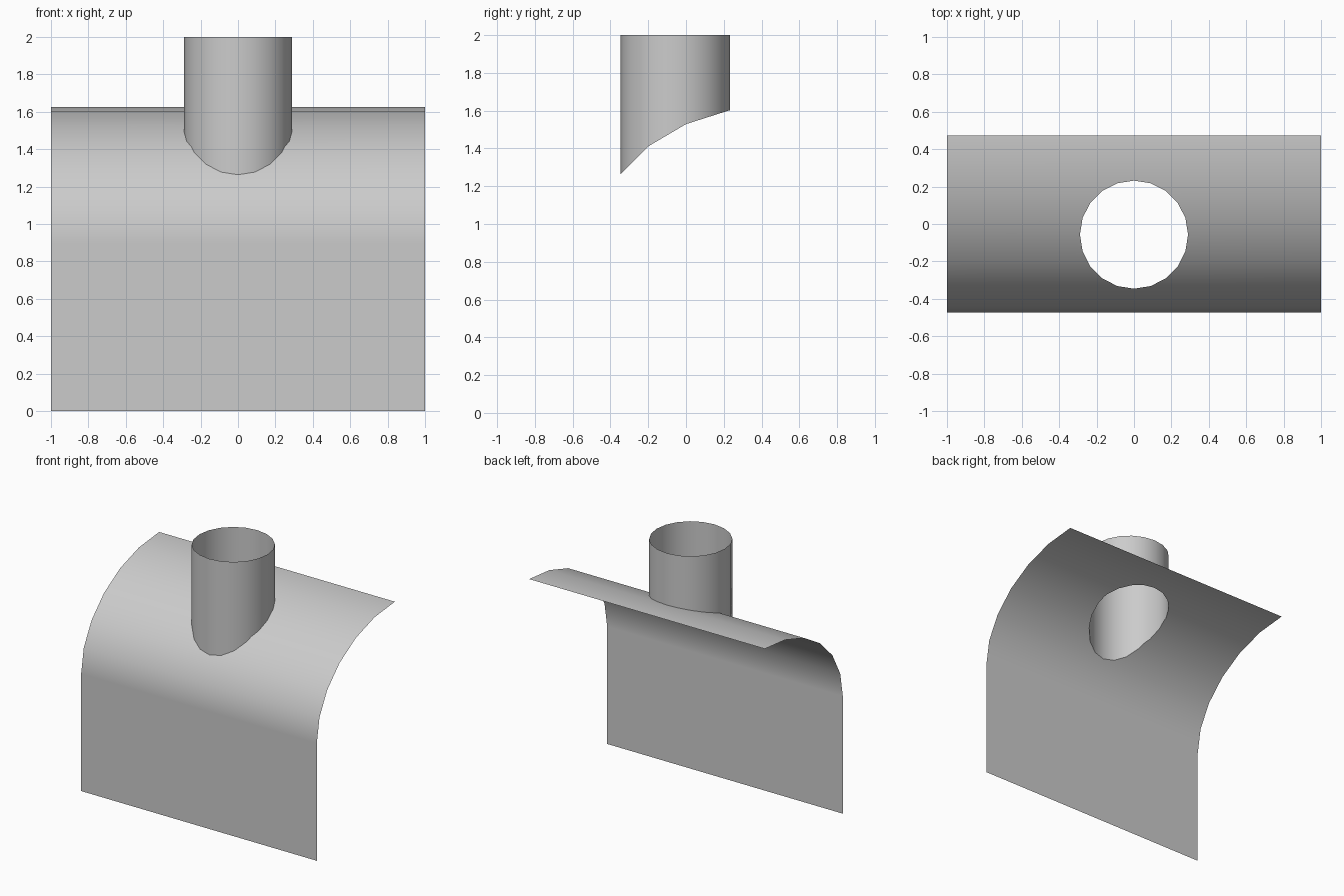
import bpy, bmesh
from math import sin, cos, pi
from mathutils import Vector, Matrix

if "Cube" in bpy.data.objects:
    bpy.data.objects.remove(bpy.data.objects["Cube"])

HALF_DEPTH, WALL_TOP, RISE, ARC_STEPS = 0.473, 0.90, 0.726, 6
PIPE_Y, PIPE_R, SIDES = -0.057, 0.289, 20

grey = bpy.data.materials.new("plain grey")
grey.use_nodes = True
colour = (0.6, 0.6, 0.6, 1)
grey.diffuse_color = colour
grey.node_tree.nodes["Principled BSDF"].inputs["Base Color"].default_value = colour


def carve(bm, planes):
    """Remove the convex region that lies behind every plane."""
    done = []

    def inside():
        return [f for f in bm.faces
                if all((f.calc_center_median() - co).dot(no) < 1e-6 for co, no in done)]

    for co, no in planes:
        faces = inside()
        geom = faces + list({e for f in faces for e in f.edges}) \
            + list({v for f in faces for v in f.verts})
        bmesh.ops.bisect_plane(bm, geom=geom, dist=1e-5, plane_co=co, plane_no=no)
        done.append((co, no))
    bmesh.ops.delete(bm, geom=inside(), context='FACES')


def finish(bm, name, normal_at):
    """Make the object, shaded with the normals of the true curve."""
    mesh = bpy.data.meshes.new(name)
    bm.to_mesh(mesh)
    bm.free()
    mesh.materials.append(grey)
    mesh.shade_smooth()
    mesh.normals_split_custom_set_from_vertices(
        [normal_at(v.co).normalized() for v in mesh.vertices])
    obj = bpy.data.objects.new(name, mesh)
    bpy.context.collection.objects.link(obj)


# Side profile: straight wall, then a quarter ellipse over the top
arc = []
for i in range(ARC_STEPS + 1):
    t = i * pi / 2 / ARC_STEPS
    arc.append(Vector((0, HALF_DEPTH * (1 - 2 * cos(t)), WALL_TOP + RISE * sin(t))))
profile = [Vector((0, -HALF_DEPTH, 0))] + arc

# Curved sheet with a round opening
bm = bmesh.new()
left = [bm.verts.new(p + Vector((-1, 0, 0))) for p in profile]
right = [bm.verts.new(p + Vector((1, 0, 0))) for p in profile]
for i in range(len(profile) - 1):
    bm.faces.new((left[i], right[i], right[i + 1], left[i + 1]))
axis = Vector((0, PIPE_Y, 0))
side_planes = []
for i in range(SIDES):
    a = (i + 0.5) * 2 * pi / SIDES
    out = Vector((cos(a), sin(a), 0))
    side_planes.append((axis + out * PIPE_R * cos(pi / SIDES), out))
carve(bm, side_planes)


def sheet_normal(p):
    if p.z <= WALL_TOP:
        return Vector((0, -1, 0))
    return Vector((0, (p.y - HALF_DEPTH) / (2 * HALF_DEPTH) ** 2, (p.z - WALL_TOP) / RISE ** 2))


finish(bm, "curved_sheet", sheet_normal)

# Open pipe, trimmed to sit on the sheet
bm = bmesh.new()
bmesh.ops.create_cone(bm, cap_ends=False, segments=SIDES, radius1=PIPE_R, radius2=PIPE_R,
                      depth=1, matrix=Matrix.Translation((0, PIPE_Y, 1.5)))
sheet_planes = []
for a, b in zip(arc, arc[1:]):
    d = b - a
    sheet_planes.append((a, Vector((0, -d.z, d.y)).normalized()))
carve(bm, sheet_planes)
finish(bm, "pipe", lambda p: Vector((p.x, p.y - PIPE_Y, 0)))
